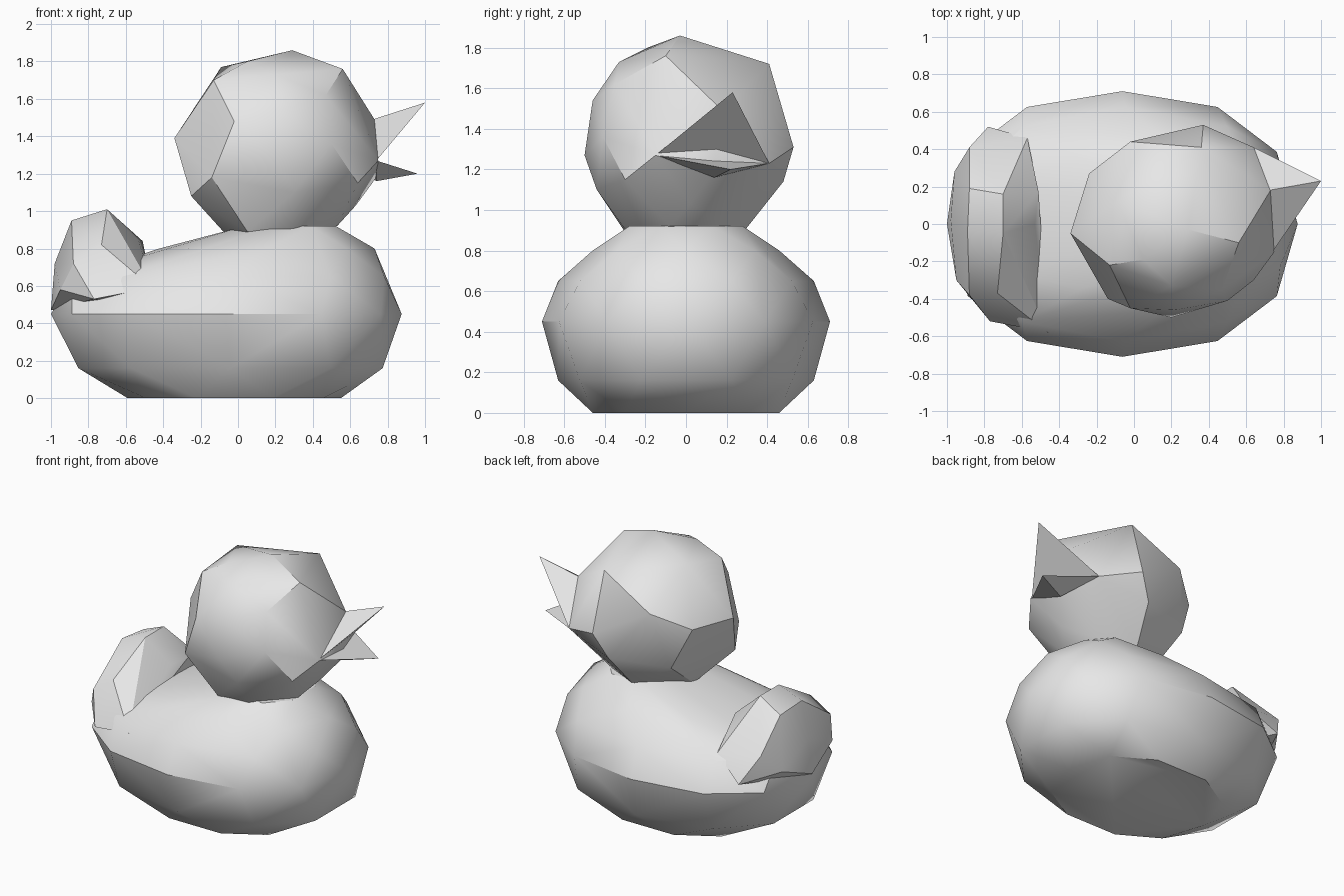
import bpy, bmesh, math

grey = bpy.data.materials.new("light_grey")
grey.diffuse_color = (0.8, 0.8, 0.8, 1)


def hull(name, points, angle=30):
    """Faceted solid wrapped around a few points."""
    bm = bmesh.new()
    for p in points:
        bm.verts.new(p)
    res = bmesh.ops.convex_hull(bm, input=bm.verts)
    loose = {g for g in res["geom_interior"] + res["geom_unused"]
             if isinstance(g, bmesh.types.BMVert)}
    bmesh.ops.delete(bm, geom=list(loose), context="VERTS")
    bmesh.ops.dissolve_limit(bm, angle_limit=math.radians(2),
                             verts=bm.verts, edges=bm.edges)
    bmesh.ops.recalc_face_normals(bm, faces=bm.faces)
    me = bpy.data.meshes.new(name)
    bm.to_mesh(me)
    bm.free()
    me.materials.append(grey)
    ob = bpy.data.objects.new(name, me)
    bpy.context.collection.objects.link(ob)
    bpy.ops.object.select_all(action="DESELECT")
    ob.select_set(True)
    bpy.context.view_layer.objects.active = ob
    bpy.ops.object.shade_smooth_by_angle(angle=math.radians(angle))
    return ob


def ring(z, x0, x1, ry, n, phase):
    """Slightly squared oval at height z."""
    out = []
    for i in range(n):
        a = 2 * math.pi * (i + phase) / n
        c, s = math.cos(a), math.sin(a)
        out.append(((x0 + x1) / 2 + (x1 - x0) / 2 * math.copysign(abs(c) ** 0.88, c),
                    ry * math.copysign(abs(s) ** 0.88, s), z))
    return out


# Body: stacked ovals, low back sloping up to the neck
body = []
for row in [(0.0, -0.59, 0.55, 0.48, 10, 0), (0.16, -0.89, 0.81, 0.63, 10, 0.5),
            (0.45, -1.0, 0.875, 0.71, 12, 0), (0.65, -0.92, 0.82, 0.63, 10, 0.5),
            (0.80, -0.42, 0.73, 0.46, 8, 0), (0.92, 0.02, 0.54, 0.30, 8, 0.5)]:
    body += ring(*row)
hull("body", body)

# Tail: upturned flap at the back of the body
hull("tail", [
    (-0.70, 0.16, 1.01), (-0.70, -0.05, 1.01), (-0.88, 0.19, 0.93), (-0.89, -0.04, 0.95),
    (-0.73, -0.37, 0.82), (-0.88, -0.38, 0.72), (-0.88, 0.41, 0.72), (-0.98, 0.02, 0.72),
    (-0.96, 0.28, 0.58), (-0.95, -0.30, 0.58), (-1.0, 0.0, 0.47), (-0.77, -0.52, 0.53),
    (-0.78, 0.52, 0.53), (-0.57, 0.46, 0.68), (-0.51, 0.17, 0.84), (-0.53, 0.0, 0.84),
    (-0.59, -0.35, 0.75), (-0.46, -0.58, 0.59), (-0.5, 0.0, 0.5)])

# Head: irregular faceted ball
hull("head", [
    (0.29, -0.03, 1.86), (0.05, -0.19, 1.80), (-0.09, 0.12, 1.77), (0.56, -0.10, 1.76),
    (0.36, 0.41, 1.72), (0.47, -0.35, 1.62), (0.50, -0.41, 1.36), (0.64, -0.30, 1.15),
    (0.75, -0.15, 1.27), (0.73, 0.18, 1.49), (0.64, 0.41, 1.23), (0.37, 0.53, 1.31),
    (-0.34, -0.05, 1.39), (-0.13, -0.22, 1.70), (-0.02, -0.45, 1.48), (-0.14, -0.40, 1.18),
    (-0.25, -0.20, 1.08), (-0.24, 0.27, 1.40), (-0.02, 0.44, 1.52), (0.20, -0.50, 1.27),
    (0.22, -0.46, 1.54), (0.20, -0.33, 1.73), (0.30, -0.44, 1.10), (0.28, 0.48, 1.14),
    (-0.12, 0.34, 1.12), (0.74, 0.13, 1.18), (0.63, 0.02, 1.03), (0.53, -0.08, 0.92),
    (0.05, -0.30, 0.89), (0.29, -0.29, 0.89), (0.22, 0.29, 0.90), (-0.06, 0.0, 0.87),
    (0.45, 0.20, 0.92)])

# Beak: two open wedges meeting at the corners of the mouth
left, right = (0.74, -0.15, 1.27), (0.64, 0.41, 1.23)
hull("upper_beak", [left, right, (0.72, 0.18, 1.49), (1.0, 0.23, 1.58)], 20)
hull("lower_beak", [left, right, (0.74, 0.14, 1.16), (0.96, 0.22, 1.20)], 20)
